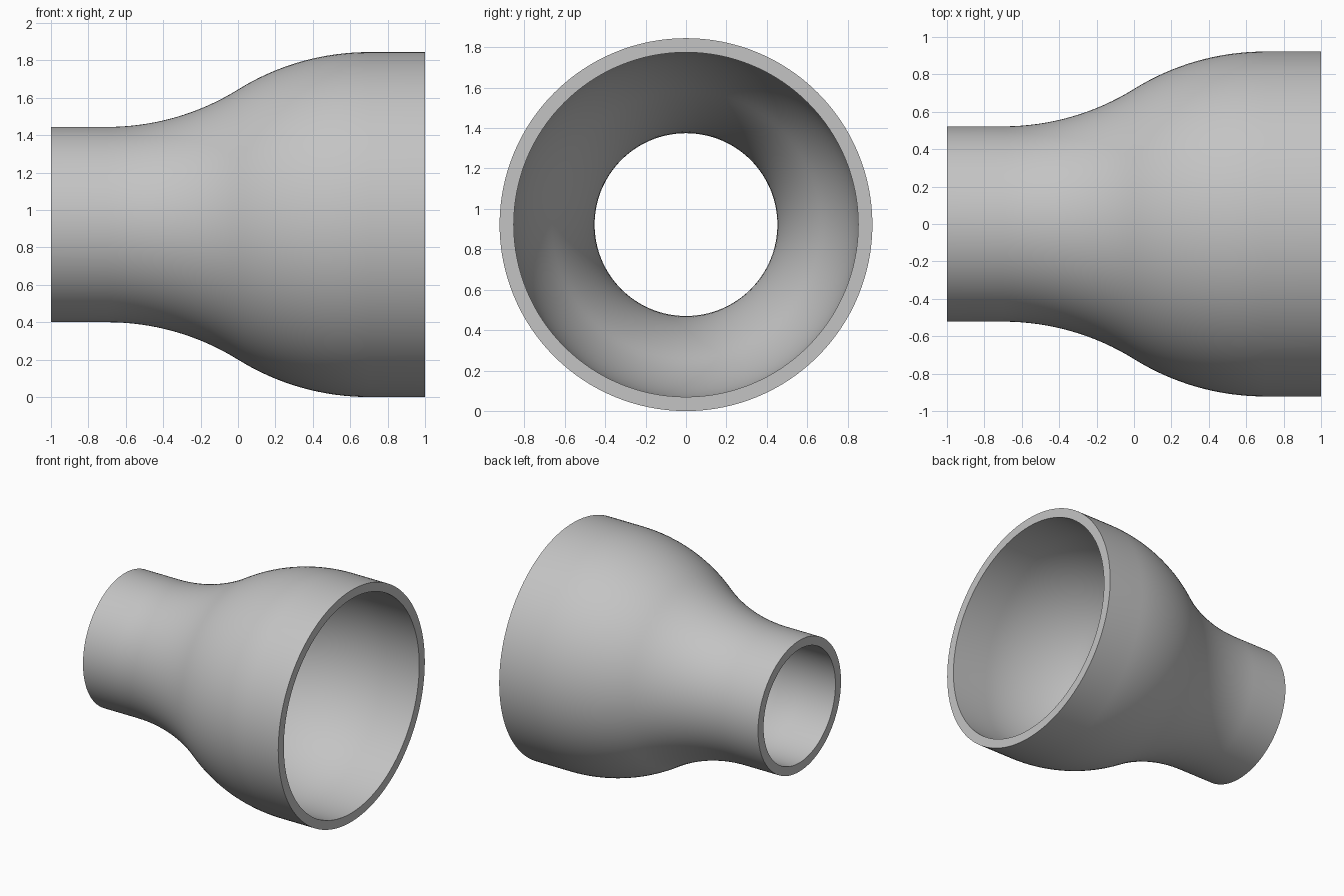
import bpy, bmesh, math
from mathutils import Vector

cube = bpy.data.objects.get("Cube")
if cube:
    bpy.data.objects.remove(cube, do_unlink=True)

R_SMALL, R_LARGE, WALL = 0.522, 0.922, 0.07
HALF = 0.7          # half length of the curved transition
SIDES, STEPS = 128, 16

grey = bpy.data.materials.new("plain_grey")
grey.use_nodes = True
grey.diffuse_color = (0.55, 0.55, 0.55, 1)
grey.node_tree.nodes["Principled BSDF"].inputs["Base Color"].default_value = (0.55, 0.55, 0.55, 1)


def wall_profile(depth):
    """S-shaped wall line of two tangent arcs, moved inward by depth."""
    mid = (R_SMALL + R_LARGE) / 2
    rise = (R_LARGE - R_SMALL) / 2
    radius = (HALF ** 2 + rise ** 2) / (2 * rise)
    sweep = math.asin(HALF / radius)
    pts = [(-1, R_SMALL - depth)]
    # Concave arc beside the narrow end
    for i in range(STEPS + 1):
        a = sweep * i / STEPS
        r = radius + depth
        pts.append((-HALF + r * math.sin(a), mid - rise + radius - r * math.cos(a)))
    # Convex arc beside the wide end
    for i in range(STEPS - 1, -1, -1):
        a = sweep * i / STEPS
        r = radius - depth
        pts.append((HALF - r * math.sin(a), mid + rise - radius + r * math.cos(a)))
    pts.append((1, R_LARGE - depth))
    return pts


# Closed wall section revolved about the pipe axis
section = wall_profile(0) + wall_profile(WALL)[::-1]
bm = bmesh.new()
verts = [bm.verts.new((x, 0, r)) for x, r in section]
edges = [bm.edges.new((verts[i - 1], verts[i])) for i in range(len(verts))]
bmesh.ops.spin(bm, geom=verts + edges, cent=Vector(), axis=Vector((1, 0, 0)),
               angle=math.tau, steps=SIDES, use_merge=True)
bmesh.ops.remove_doubles(bm, verts=bm.verts, dist=1e-5)
bmesh.ops.recalc_face_normals(bm, faces=bm.faces)
bmesh.ops.translate(bm, verts=bm.verts, vec=(0, 0, R_LARGE))

mesh = bpy.data.meshes.new("pipe_reducer")
bm.to_mesh(mesh)
bm.free()
mesh.materials.append(grey)
reducer = bpy.data.objects.new("pipe_reducer", mesh)
bpy.context.collection.objects.link(reducer)

# Smooth walls with crisp end rims
bpy.ops.object.select_all(action="DESELECT")
reducer.select_set(True)
bpy.context.view_layer.objects.active = reducer
bpy.ops.object.shade_smooth_by_angle(angle=math.radians(30))
